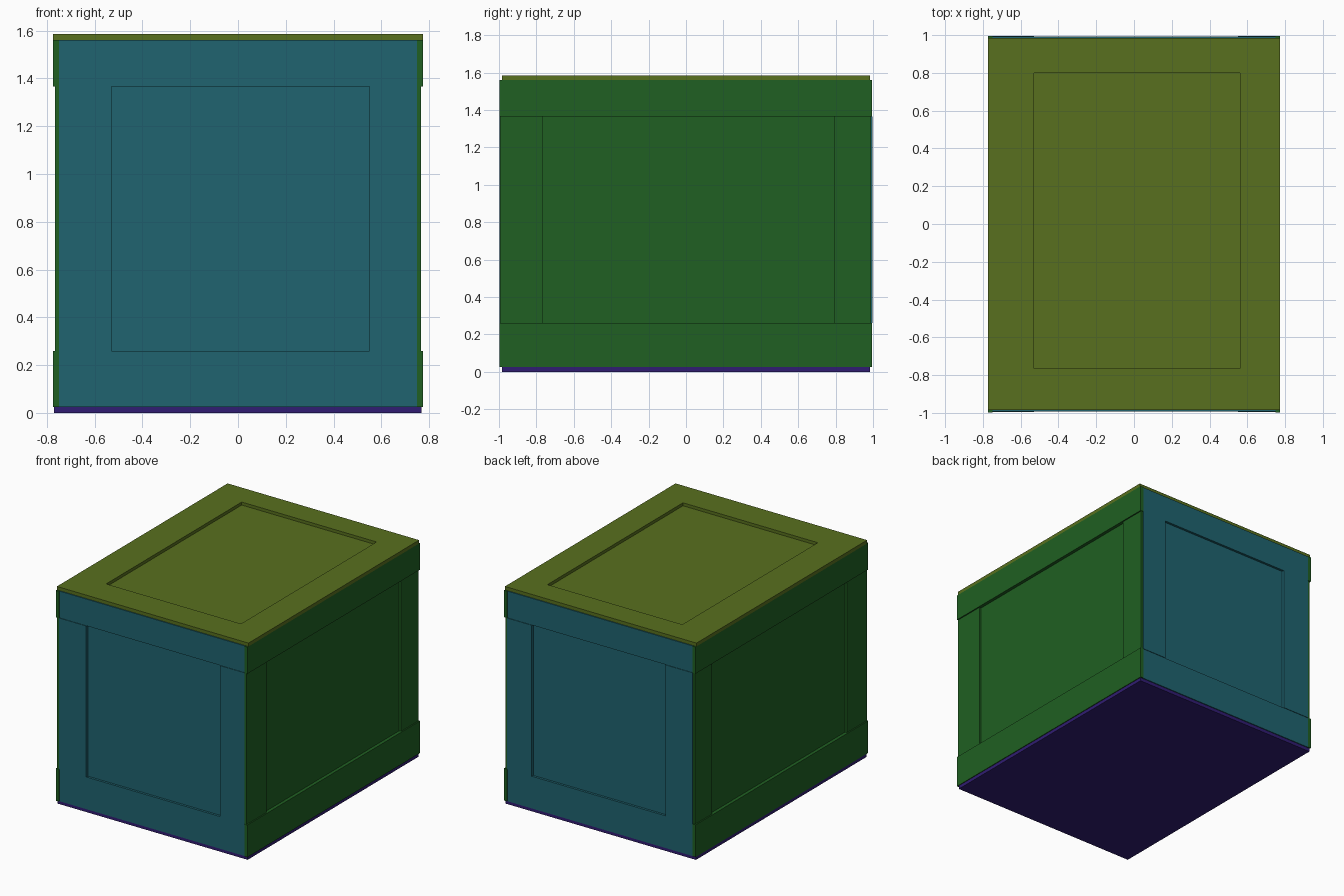
import bpy, bmesh

if "Cube" in bpy.data.objects:
    bpy.data.objects.remove(bpy.data.objects["Cube"])


def material(name, rgb):
    m = bpy.data.materials.new(name)
    m.diffuse_color = (*rgb, 1)
    m.use_nodes = True
    m.node_tree.nodes["Principled BSDF"].inputs["Base Color"].default_value = m.diffuse_color
    return m


TEAL = material("teal", (0.014, 0.127, 0.162))
GREEN = material("green", (0.014, 0.117, 0.016))
OLIVE = material("olive", (0.098, 0.162, 0.013))
PURPLE = material("purple", (0.03, 0.012, 0.17))


def board(name, x, y, z, mat):
    """Box spanning the given (min, max) ranges."""
    bm = bmesh.new()
    bmesh.ops.create_cube(bm, size=1)
    for v in bm.verts:
        v.co = [r[0] if c < 0 else r[1] for r, c in zip((x, y, z), v.co)]
    me = bpy.data.meshes.new(name)
    bm.to_mesh(me)
    bm.free()
    me.materials.append(mat)
    ob = bpy.data.objects.new(name, me)
    bpy.context.collection.objects.link(ob)
    return ob


def span(s, a, b):
    return tuple(sorted((s * a, s * b)))


LOW, MID, HIGH = (0.025, 0.26), (0.26, 1.365), (1.365, 1.56)

# Floor
board("floor", (-0.77, 0.768), (-0.985, 0.985), (0, 0.025), PURPLE)

# Front and back: recessed panel, rails and stiles
for name, s in (("front", -1), ("back", 1)):
    board(name + "_panel", (-0.75, 0.75), span(s, 0.955, 0.975), (0.025, 1.56), TEAL)
    for part, z in (("lower_rail", LOW), ("upper_rail", HIGH)):
        board(f"{name}_{part}", (-0.75, 0.75), span(s, 0.975, 0.992), z, TEAL)
    for part, x in (("left_stile", (-0.75, -0.53)), ("right_stile", (0.55, 0.75))):
        board(f"{name}_{part}", x, span(s, 0.975, 0.996), MID, TEAL)

# Left and right sides: recessed panel, rails and stiles
for name, s in (("left", -1), ("right", 1)):
    board(name + "_panel", span(s, 0.735, 0.75), (-0.975, 0.975), (0.025, 1.56), GREEN)
    for part, z in (("lower_rail", LOW), ("upper_rail", HIGH)):
        board(f"{name}_{part}", span(s, 0.75, 0.774), (-0.998, 0.995), z, GREEN)
    for part, y in (("front_stile", (-0.995, -0.765)), ("back_stile", (0.79, 0.99))):
        board(f"{name}_{part}", span(s, 0.75, 0.765), y, MID, GREEN)

# Lid: recessed panel inside a four-board frame
board("lid_panel", (-0.75, 0.75), (-0.975, 0.975), (1.54, 1.563), OLIVE)
for name, x in (("left", (-0.774, -0.53)), ("right", (0.56, 0.774))):
    board(f"lid_{name}_board", x, (-0.985, 0.985), (1.56, 1.585), OLIVE)
for name, y in (("front", (-0.985, -0.765)), ("back", (0.8, 0.985))):
    board(f"lid_{name}_board", (-0.53, 0.56), y, (1.56, 1.585), OLIVE)
